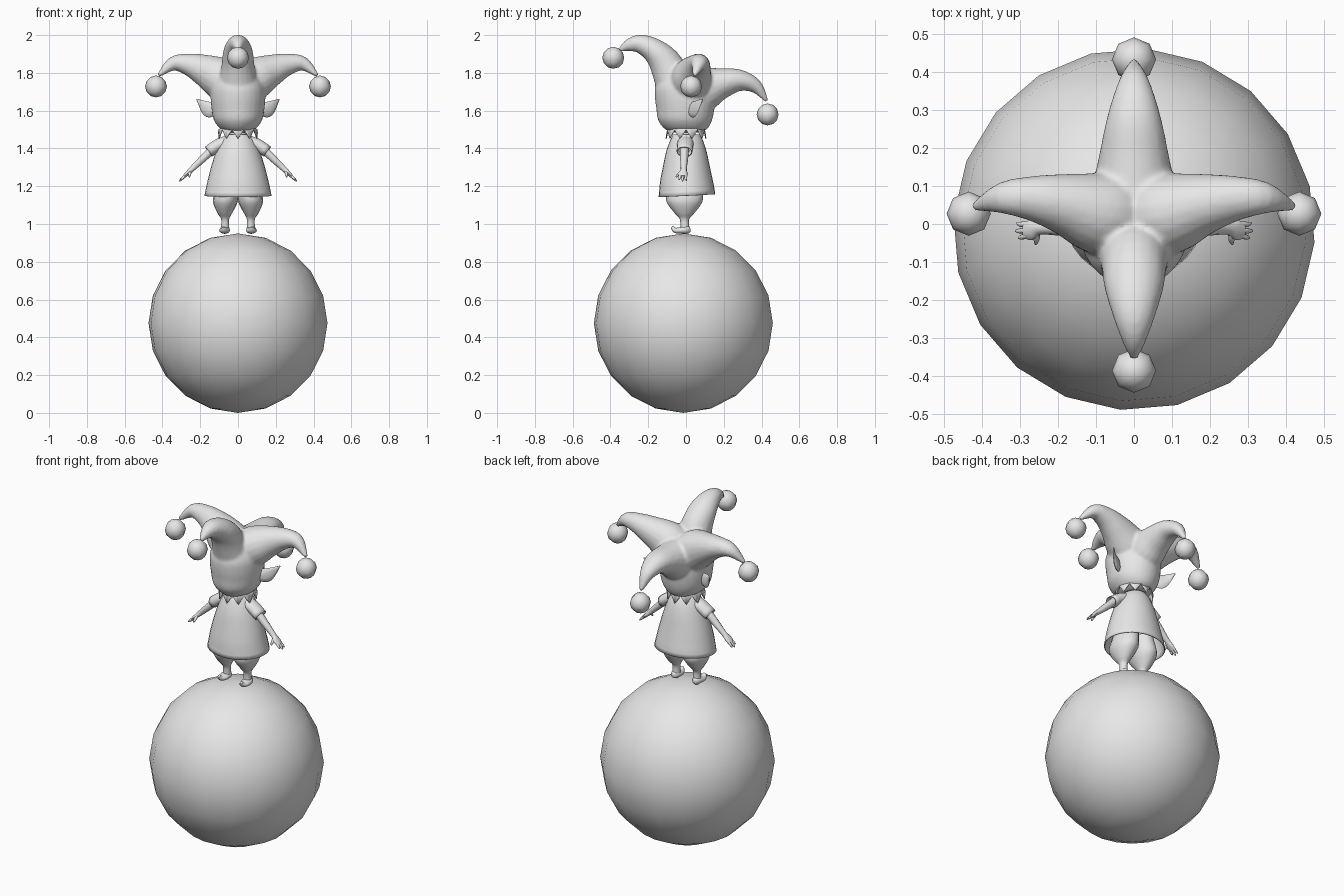
import bpy, bmesh, math
from mathutils import Vector

if "Cube" in bpy.data.objects:
    bpy.data.objects.remove(bpy.data.objects["Cube"])

GREY = bpy.data.materials.new("plain_grey")
GREY.diffuse_color = (0.8, 0.8, 0.8, 1)
GREY.use_nodes = True
GREY.node_tree.nodes["Principled BSDF"].inputs["Base Color"].default_value = GREY.diffuse_color


def finish(name, bm, angle=60):
    bmesh.ops.recalc_face_normals(bm, faces=bm.faces)
    me = bpy.data.meshes.new(name)
    bm.to_mesh(me)
    bm.free()
    me.materials.append(GREY)
    ob = bpy.data.objects.new(name, me)
    bpy.context.collection.objects.link(ob)
    bpy.ops.object.select_all(action='DESELECT')
    ob.select_set(True)
    bpy.context.view_layer.objects.active = ob
    bpy.ops.object.shade_smooth_by_angle(angle=math.radians(angle))
    return ob


def spline(pts, steps):
    """Smooth interpolation through stations (x, y, z, width, depth)."""
    p = [Vector(q) for q in pts]
    p = [2 * p[0] - p[1]] + p + [2 * p[-1] - p[-2]]
    out = []
    for i in range(1, len(p) - 2):
        a, b, c, d = p[i - 1:i + 3]
        for k in range(steps):
            t = k / steps
            out.append(0.5 * (2 * b + (c - a) * t + (2 * a - 5 * b + 4 * c - d) * t * t
                              + (3 * b - a - 3 * c + d) * t ** 3))
    return out + [p[-2]]


def loft(bm, pts, side=None, n=12, steps=3, caps=(True, True)):
    """Elliptical tube; without a side axis the rings stay level."""
    st = spline(pts, steps)
    cen = [Vector(s[:3]) for s in st]
    rings = []
    for i, s in enumerate(st):
        if side is None:
            u, v = Vector((1, 0, 0)), Vector((0, 1, 0))
        else:
            t = (cen[min(i + 1, len(cen) - 1)] - cen[max(i - 1, 0)]).normalized()
            u = Vector(side)
            u = (u - t * u.dot(t)).normalized()
            v = t.cross(u)
        rings.append([bm.verts.new(cen[i] + u * max(s[3], .002) * math.cos(a) + v * max(s[4], .002) * math.sin(a))
                      for a in (math.tau * k / n for k in range(n))])
    for a, b in zip(rings, rings[1:]):
        for k in range(n):
            bm.faces.new((a[k], a[(k + 1) % n], b[(k + 1) % n], b[k]))
    for ring, cap in ((rings[0], caps[0]), (rings[-1], caps[1])):
        if cap:
            bm.faces.new(ring)


def part(name, *args, **kw):
    bm = bmesh.new()
    loft(bm, *args, **kw)
    return finish(name, bm)


def flip(pts, s):
    return [(s * p[0],) + tuple(p[1:]) for p in pts]


def ball(name, loc, r, seg, rings, turn=0):
    bm = bmesh.new()
    bmesh.ops.create_uvsphere(bm, u_segments=seg, v_segments=rings, radius=r)
    ob = finish(name, bm, 80)
    ob.location, ob.rotation_euler.z = loc, turn
    return ob


X, Y = (1, 0, 0), (0, 1, 0)

# Big ball
ball("circus_ball", (0, -.014, .475), .475, 20, 10, math.radians(-4.2))

# Head: level ellipses given as height, half width, front and back
HEAD = [(1.485, .055, -.08, .08), (1.505, .095, -.115, .115), (1.55, .128, -.148, .138),
        (1.61, .14, -.157, .15), (1.67, .145, -.165, .15), (1.73, .14, -.163, .14),
        (1.79, .11, -.13, .11), (1.83, .05, -.06, .06)]
skull = [(0, (f + b) / 2, z, w, (b - f) / 2) for z, w, f, b in HEAD]

# Four pointed hat fused with the head
FRONT = [(0, -.05, 1.70, .11, .10), (0, -.10, 1.835, .088, .09), (0, -.165, 1.914, .078, .068),
         (0, -.243, 1.953, .055, .05), (0, -.305, 1.946, .032, .033), (0, -.352, 1.92, .01, .01)]
BACK = [(0, .03, 1.70, .11, .12), (0, .11, 1.72, .105, .115), (0, .19, 1.745, .09, .083),
        (0, .285, 1.76, .07, .058), (0, .37, 1.728, .042, .037), (0, .428, 1.65, .01, .01)]
SIDE = [(.03, .02, 1.73, .11, .11), (.10, .03, 1.775, .107, .11), (.18, .052, 1.815, .082, .085),
        (.265, .067, 1.845, .06, .058), (.345, .068, 1.848, .042, .038), (.422, .045, 1.785, .01, .01)]
bm = bmesh.new()
loft(bm, skull, n=28)
loft(bm, FRONT, side=X, n=18, steps=4)
loft(bm, BACK, side=X, n=18, steps=4)
for s in (1, -1):
    loft(bm, flip(SIDE, s), side=Y, n=18, steps=4)
hat = finish("head_and_hat", bm)
m = hat.modifiers.new("fuse", 'REMESH')
m.mode, m.voxel_size, m.use_smooth_shade = 'VOXEL', .009, True
m = hat.modifiers.new("soften", 'SMOOTH')
m.factor, m.iterations = .5, 5

# Bells at the hat tips
for name, loc in (("front_bell", (0, -.385, 1.88)), ("back_bell", (0, .432, 1.58)),
                  ("right_bell", (.434, .027, 1.728)), ("left_bell", (-.434, .027, 1.728))):
    ball(name, loc, .058, 8, 6)

# Neck and tunic
part("neck", [(0, 0, 1.42, .05, .05), (0, 0, 1.52, .05, .05)], n=12, steps=1)
TUNIC = [(0, .005, 1.15, .178, .15), (0, .003, 1.22, .163, .141), (0, .002, 1.30, .143, .125),
         (0, .002, 1.38, .118, .108), (0, .003, 1.44, .092, .088), (0, .002, 1.475, .065, .07)]
tunic = part("tunic", TUNIC, n=28, caps=(False, True))
for v in tunic.data.vertices:      # hem rises slightly toward the back
    if v.co.z < 1.2:
        v.co.z += .05 * v.co.y
m = tunic.modifiers.new("cloth", 'SOLIDIFY')
m.thickness = .006

# Pointed ruff collar
bm = bmesh.new()
n, points = 60, 10
rows = []
for r, z, wave in ((.06, 1.5, 0), (.095, 1.507, 0), (.106, 1.477, .024)):
    rows.append([])
    for k in range(n):
        a = math.tau * k / n - math.pi / 2
        w = 1 - 2 * abs((k * points / n) % 1 - .5) * 2
        rr = r - .08 * wave * w
        rows[-1].append(bm.verts.new((rr * math.cos(a), rr * math.sin(a), z + wave * w)))
for a, b in zip(rows, rows[1:]):
    for k in range(n):
        bm.faces.new((a[k], a[(k + 1) % n], b[(k + 1) % n], b[k]))
ruff = finish("ruff_collar", bm, 40)
ruff.modifiers.new("cloth", 'SOLIDIFY').thickness = .006

# Mirrored parts
EAR = [(.12, .02, 1.60, .028, .014), (.155, .04, 1.606, .042, .012),
       (.188, .06, 1.63, .027, .008), (.218, .088, 1.66, .003, .003)]
SLEEVE = [(.05, -.002, 1.435, .045, .035), (.10, -.004, 1.42, .043, .034), (.156, -.008, 1.383, .042, .033)]
ARM = [(.13, -.008, 1.40, .024, .024), (.19, -.01, 1.342, .021, .02), (.245, -.012, 1.29, .016, .015),
       (.268, -.016, 1.268, .026, .012), (.287, -.016, 1.25, .022, .009)]
PANTS = [(.05, -.008, 1.22, .06, .085), (.064, -.008, 1.14, .067, .098), (.068, -.008, 1.10, .06, .085),
         (.07, -.008, 1.055, .037, .05), (.068, -.008, 1.025, .021, .025), (.068, -.006, .975, .022, .023)]
SHOE = [(.07, .023, .972, .012, .014), (.07, .005, .97, .025, .022), (.071, -.03, .966, .029, .017),
        (.073, -.058, .967, .022, .014), (.074, -.074, .985, .008, .008)]
for s, tag in ((1, "right"), (-1, "left")):
    part(tag + "_ear", flip(EAR, s), side=(0, 0, 1), n=10)
    sleeve = part(tag + "_sleeve", flip(SLEEVE, s), side=Y, n=14, caps=(True, False))
    sleeve.modifiers.new("cloth", 'SOLIDIFY').thickness = .005
    part(tag + "_arm", flip(ARM, s), side=Y, n=10)
    part(tag + "_pants", flip(PANTS, s), n=16)
    part(tag + "_shoe", flip(SHOE, s), side=X, n=12)
    # Fingers and thumb
    bm = bmesh.new()
    for y, reach in ((-.03, .016), (-.016, .024), (-.001, .02)):
        loft(bm, flip([(.279, y, 1.257, .008, .008), (.287 + reach / 2, y * 1.15, 1.25 - reach / 2, .007, .007),
                       (.287 + reach, y * 1.35 + .004, 1.25 - reach, .003, .003)], s), side=Y, n=7, steps=2)
    loft(bm, flip([(.256, -.022, 1.277, .01, .009), (.256, -.042, 1.262, .008, .008),
                   (.258, -.053, 1.248, .003, .003)], s), side=X, n=7, steps=2)
    finish(tag + "_fingers", bm)
